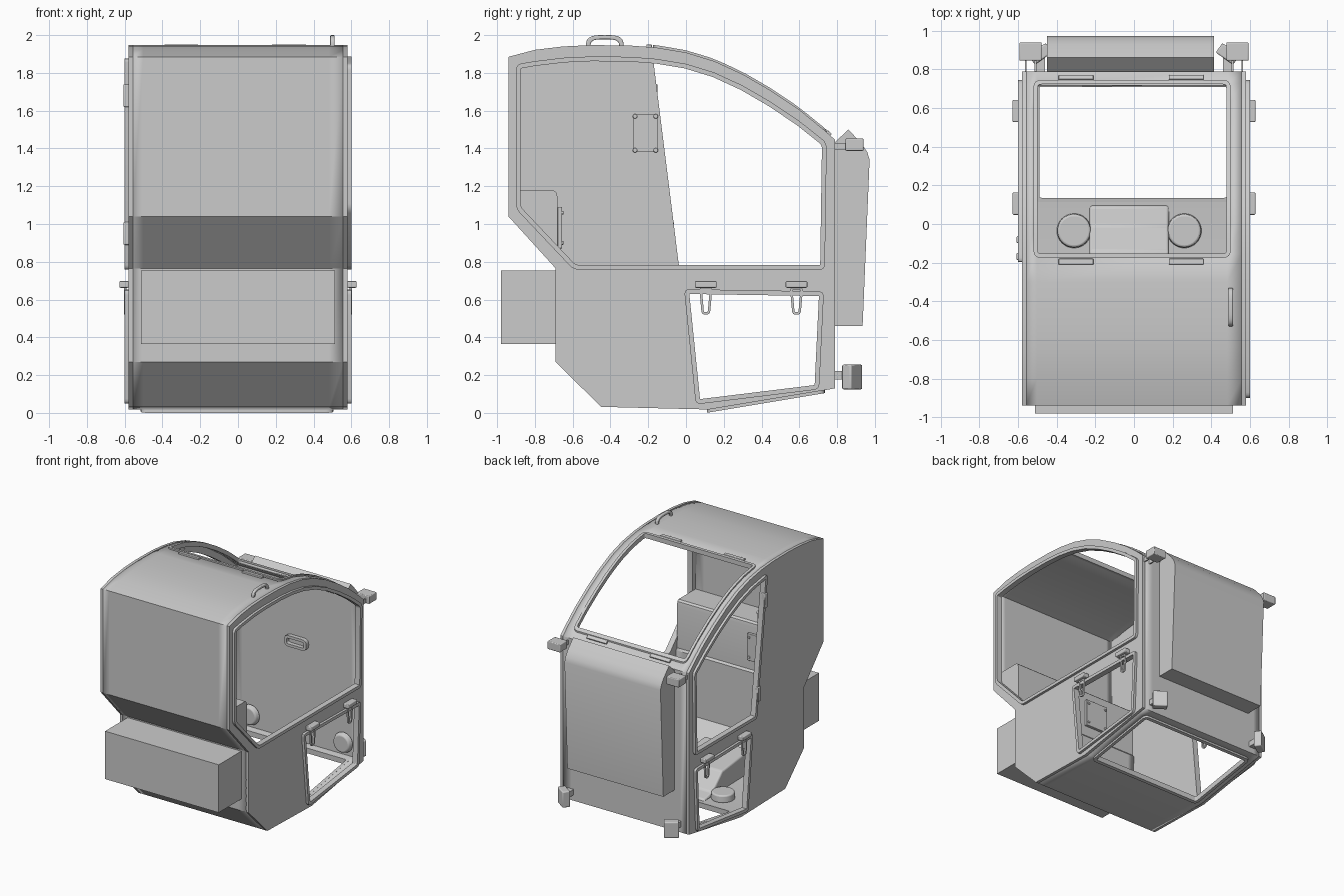
import bpy, bmesh
from math import sin, cos, pi, radians
from mathutils import Vector, Matrix

if "Cube" in bpy.data.objects:
    bpy.data.objects.remove(bpy.data.objects["Cube"])

def finish(name, bm, bevel=0):
    bmesh.ops.recalc_face_normals(bm, faces=bm.faces)
    me = bpy.data.meshes.new(name)
    bm.to_mesh(me); bm.free()
    ob = bpy.data.objects.new(name, me)
    bpy.context.collection.objects.link(ob)
    if bevel:
        m = ob.modifiers.new("bevel", 'BEVEL')
        m.width, m.segments, m.limit_method = bevel, 3, 'ANGLE'
    bpy.ops.object.select_all(action='DESELECT')
    ob.select_set(True)
    bpy.context.view_layer.objects.active = ob
    bpy.ops.object.shade_smooth_by_angle(angle=radians(30))
    return ob

def ccw(poly):
    p = [Vector(q) for q in poly]
    area = sum(p[i - 1].x * p[i].y - p[i].x * p[i - 1].y for i in range(len(p)))
    return p if area > 0 else p[::-1]

def inset(poly, d):
    """Move every edge of an outline inwards by d."""
    p, out = ccw(poly), []
    for i, v in enumerate(p):
        a, b = (v - p[i - 1]).normalized(), (p[(i + 1) % len(p)] - v).normalized()
        n1, n2 = Vector((-a.y, a.x)), Vector((-b.y, b.x))
        out.append(v + (n1 + n2) * d / (1 + n1.dot(n2)))
    return out

def rounded(poly, r, n=4):
    """Round the sharp corners of an outline."""
    p, out = ccw(poly), []
    for i, v in enumerate(p):
        a, b = p[i - 1] - v, p[(i + 1) % len(p)] - v
        if a.angle(b) > radians(155):
            out.append(v)
            continue
        s, e = v + a.normalized() * r, v + b.normalized() * r
        for k in range(n + 1):
            t = k / n
            out.append(s * (1 - t) ** 2 + v * 2 * t * (1 - t) + e * t * t)
    return out

def dense(poly, step=0.06):
    out = []
    for i, v in enumerate(poly):
        w = poly[(i + 1) % len(poly)]
        n = max(1, int((w - v).length / step))
        out += [v.lerp(w, k / n) for k in range(n)]
    return out

def prism(name, poly, x0, x1, bevel=0):
    """Side profile (y, z) extruded along x."""
    bm = bmesh.new()
    A, B = ([bm.verts.new((x, p[0], p[1])) for p in poly] for x in (x0, x1))
    bm.faces.new(A); bm.faces.new(B)
    for i in range(len(poly)):
        bm.faces.new((A[i - 1], A[i], B[i], B[i - 1]))
    return finish(name, bm, bevel)

def plate(name, loops, x0, x1):
    """Flat (y, z) panel with holes: the first loop is the outline."""
    bm = bmesh.new()
    sides = []
    for x in (x0, x1):
        vs = [[bm.verts.new((x, p[0], p[1])) for p in lp] for lp in loops]
        es = [bm.edges.new((l[i - 1], l[i])) for l in vs for i in range(len(l))]
        bmesh.ops.triangle_fill(bm, use_beauty=True, use_dissolve=False, edges=es, normal=(1, 0, 0))
        sides.append(vs)
    for a, b in zip(*sides):
        for i in range(len(a)):
            bm.faces.new((a[i - 1], a[i], b[i], b[i - 1]))
    return finish(name, bm)

def ring(name, outer, width, f):
    """Closed frame; f(point, level) places it in space."""
    outer = ccw(outer)
    inner = inset(outer, width)
    bm = bmesh.new()
    L = [[bm.verts.new(f(p, t)) for p in poly]
         for poly, t in ((outer, 0), (outer, 1), (inner, 1), (inner, 0))]
    for j in range(4):
        a, b = L[j - 1], L[j]
        for i in range(len(outer)):
            bm.faces.new((a[i - 1], a[i], b[i], b[i - 1]))
    return finish(name, bm)

def box(name, c, size, rot=None, bevel=0):
    bm = bmesh.new()
    m = Matrix.Translation(c) @ (rot or Matrix()) @ Matrix.Diagonal((*size, 1))
    bmesh.ops.create_cube(bm, size=1, matrix=m)
    return finish(name, bm, bevel)

def disc(name, c, r1, r2, h, rot=None):
    bm = bmesh.new()
    bmesh.ops.create_cone(bm, cap_ends=True, segments=32, radius1=r1, radius2=r2, depth=h,
                          matrix=Matrix.Translation(c) @ (rot or Matrix()))
    return finish(name, bm, min(.01, h / 4))

def rect(x0, x1, y0, y1):
    return [(x0, y0), (x1, y0), (x1, y1), (x0, y1)]

# Profiles
ROOF = [(-.94, 1.885), (-.8, 1.922), (-.65, 1.94), (-.5, 1.947), (-.3, 1.945), (-.155, 1.934),
        (0, 1.908), (.15, 1.862), (.3, 1.793), (.45, 1.706), (.6, 1.605), (.725, 1.503), (.79, 1.445)]
def floor(y):
    return .018 + (y - .12) * .167

def roof(y):
    for (a, za), (b, zb) in zip(ROOF, ROOF[1:]):
        if y <= b:
            return za + (zb - za) * (y - a) / (b - a)
    return ROOF[-1][1]

CAB = ROOF + [(.79, .13), (.715, floor(.715)), (.133, floor(.133)), (.12, .018), (-.45, .032),
              (-.69, .27), (-.69, .765), (-.94, 1.04)]
CURVE = [(y, z - .06) for y, z in ROOF if -.16 < y < .65]
RIGHT = rounded([(-.9, 1.08), (-.9, 1.845), (-.8, 1.862), (-.65, 1.88), (-.5, 1.887), (-.3, 1.885)] + CURVE
                + [(.745, 1.43), (.735, .758), (-.595, .758)], .03)
LEFT = rounded([(-.2, 1.88)] + CURVE + [(.745, 1.43), (.735, .758), (-.06, .758)], .025)
LOWER = rounded([(-.01, .655), (.73, .643), (.705, .125), (.052, .045)], .03)
SCREEN = dense(rounded(rect(-.52, .5, -.175, .745), .04))
FLOOR = rounded(rect(-.515, .505, .11, .735), .04)

# Cab side walls with window openings
plate("right_wall", [CAB, inset(RIGHT, .02), inset(LOWER, .02)], .557, .58)
plate("left_wall", [CAB, inset(LEFT, .02), inset(LOWER, .02)], -.58, -.557)

# Wrap-around skin: roof, front, floor and back, open at windscreen and floor window
bm = bmesh.new()
XS = (-.558, -.502, .482, .558)
rows = [[bm.verts.new((x, y, z)) for x in XS] for y, z in CAB]
for i, a in enumerate(rows):
    b = rows[(i + 1) % len(rows)]
    y, z = (a[0].co + b[0].co).yz / 2
    is_open = (-.155 < y < .725 and z > 1.4) or (.133 < y < .715 and z < .2)
    for k in range(3):
        if not (is_open and k == 1):
            bm.faces.new((a[k], b[k], b[k + 1], a[k + 1]))
skin = finish("cab_skin", bm)
top = max(skin.data.polygons, key=lambda p: p.center.z)
m = skin.modifiers.new("wall", 'SOLIDIFY')
m.thickness, m.offset = .025, -1 if top.normal.z > 0 else 1

# Window frames
def side(s):
    return lambda p, t: (s * (.555 + .045 * t), p[0], p[1])
ring("right_window_frame", RIGHT, .025, side(1))
ring("left_door_frame", LEFT, .025, side(-1))
ring("windscreen_frame", SCREEN, .022, lambda p, t: (p[0], p[1], roof(p[1]) - .026 + .038 * t))
ring("floor_window_frame", FLOOR, .025, lambda p, t: (p[0], p[1], floor(p[1]) + .026 - .042 * t))
for y in (-.195, .755):
    for x in (-.3, .27):
        tilt = Matrix.Rotation(radians(-5 if y < 0 else -41), 4, 'X')
        box("windscreen_hinge", (x, y, roof(y) + .004), (.18, .03, .018), tilt, .004)

# Lower side windows with hinges and looped straps
for s in (-1, 1):
    ring("lower_window_frame", LOWER, .025, side(s))
    for y in (.105, .585):
        box("hinge_block", (s * .603, y, .68), (.05, .115, .035), bevel=.006)
        strap = rounded([(y - .035, .665), (y + .035, .665), (y + .022, .52), (y - .022, .52)], .02)
        ring("hinge_strap", strap, .013, lambda p, t: (s * (.59 + .014 * t), p[0], p[1]))

# Left door hinges and latch plate
for z in (1.68, .95):
    box("door_hinge", (-.59, -.19 + (1.86 - z) * .12, z), (.035, .035, .12), bevel=.006)
ring("door_latch_rim", rounded(rect(-.28, -.15, 1.38, 1.58), .02), .012,
     lambda p, t: (-.57 + .03 * t, p[0], p[1]))
box("door_latch_plate", (-.55, -.215, 1.48), (.03, .11, .18))
for y in (-.27, -.16):
    for z in (1.39, 1.57):
        disc("latch_bolt", (-.54, y, z), .012, .012, .02, Matrix.Rotation(pi / 2, 4, 'Y'))

# Roof grab handle
def arch(w, h):
    def flat(v):
        return abs(v) ** .6 * (1 if v > 0 else -1)
    return [(-.43 + w * flat(cos(pi * k / 16)), 1.935 + h * abs(sin(pi * k / 16)) ** .6) for k in range(17)]
prism("roof_handle", arch(.1, .065) + arch(.077, .043)[::-1], .488, .512, .006)

# Rear box and front cover
box("rear_box", (0, -.835, .56), (1.025, .29, .39))
prism("front_cover", [(.785, .46), (.935, .46), (.972, 1.34), (.96, 1.38), (.93, 1.425),
                      (.86, 1.5), (.785, 1.43)], -.45, .415)

# Work lights on brackets
for s in (-1, 1):
    box("upper_light", (s * .535, .892, 1.42), (.115, .095, .065), bevel=.006)
    for dx in (-.025, .025):
        box("upper_light_bracket", (s * .535 + dx, .82, 1.41), (.01, .08, .035))
    turn = Matrix.Rotation(radians(-35 * s), 4, 'Z')
    box("lower_light", (s * .485, .88, .19), (.11, .06, .13), turn, .008)
    box("lower_light_bracket", (s * .485, .82, .2), (.05, .09, .045))

# Interior: console, bolted plate, seat base, foot discs, speakers and front grip
prism("rear_console", [(-.92, 1.05), (-.92, 1.178), (-.7, 1.178), (-.685, 1.165), (-.68, 1.14), (-.68, .79)],
      -.557, .557)
box("console_plate", (-.19, -.668, .98), (.2, .024, .22), bevel=.004)
for x in (-.27, -.11):
    for z in (.9, 1.06):
        disc("plate_bolt", (x, -.655, z), .01, .01, .015, Matrix.Rotation(pi / 2, 4, 'X'))
prism("seat_base", [(.1, .03), (.09, .055), (-.01, .075), (-.14, .2), (-.5, .24), (-.5, .1), (-.45, .04)],
      -.23, .18, .015)
for x in (-.31, .26):
    disc("foot_disc", (x, -.035, .07), .09, .085, .06)
for s in (-1, 1):
    disc("speaker", (s * .42, .745, .25), .085, .07, .04, Matrix.Rotation(pi / 2, 4, 'X'))
ring("front_grip", rounded(rect(-.1, .1, .91, 1.0), .04), .022, lambda p, t: (p[0], .77 - .035 * t, p[1]))
